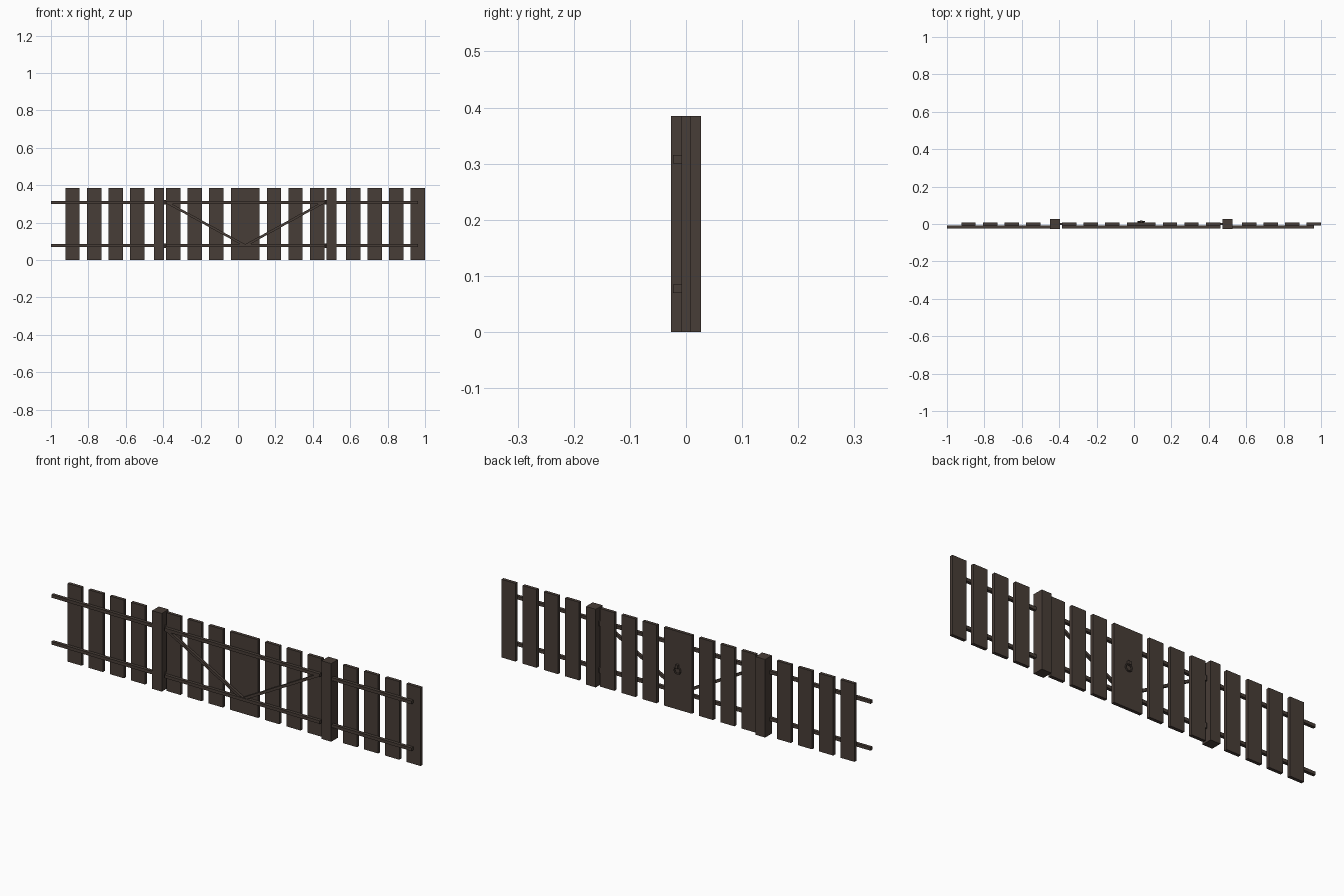
import bpy, math
from mathutils import Vector

if "Cube" in bpy.data.objects:
    bpy.data.objects.remove(bpy.data.objects["Cube"])

U = 1 / 26          # layout module: slat gap = 1U, slat width = 2U
H = 10 * U          # fence height
MID = U             # x of the line where the two gate leaves meet

wood = bpy.data.materials.new("dark_weathered_wood")
wood.diffuse_color = (0.064, 0.047, 0.038, 1)
wood.use_nodes = True
wood.node_tree.nodes["Principled BSDF"].inputs["Base Color"].default_value = wood.diffuse_color


def finish(name):
    ob = bpy.context.object
    ob.name = name
    ob.data.materials.append(wood)
    return ob


def box(name, x0, x1, y0, y1, z0, z1):
    bpy.ops.mesh.primitive_cube_add(
        size=1, location=((x0 + x1) / 2, (y0 + y1) / 2, (z0 + z1) / 2))
    ob = finish(name)
    ob.scale = (x1 - x0, y1 - y0, z1 - z0)
    return ob


def slat(name, x):
    box(name, x - U, x + U, -0.008, 0.008, 0, H)


def rails(name, x0, x1):
    for z in (2 * U, 8 * U):
        box(name, x0, x1, -0.0235, -0.008, z - 0.0077, z + 0.0077)


# fixed fence panels on each side
for k in range(4):
    slat("left_fence_slat", -1 + (3 + 3 * k) * U)
    slat("right_fence_slat", 1 - (1 + 3 * k) * U)
rails("left_fence_rail", -1, -11 * U)
rails("right_fence_rail", 13 * U, 25 * U)

# two mirrored gate leaves with post, brace and hinges
for s, side in ((-1, "left"), (1, "right")):
    for k in range(4):
        slat(side + "_gate_slat", MID + s * (1 + 3 * k) * U)
    rails(side + "_gate_rail", *sorted((MID, MID + s * 11 * U)))

    px = MID + s * 12 * U
    box(side + "_gate_post", px - 0.0265, px + 0.0265, -0.0265, 0.0265, 0, H)

    # diagonal brace from the bottom centre to the top outer corner
    a = Vector((MID, -0.0145, 2 * U))
    b = Vector((MID + s * 10.9 * U, -0.0145, 8 * U))
    d = b - a
    c = (a + b) / 2
    br = box(side + "_gate_brace", c.x - d.length / 2, c.x + d.length / 2,
             -0.021, -0.008, c.z - 0.0065, c.z + 0.0065)
    br.rotation_euler.y = -math.atan2(d.z, d.x)

    # hinge barrels between leaf and post
    for z in (2 * U, 8 * U):
        bpy.ops.mesh.primitive_cylinder_add(
            vertices=8, radius=0.007, depth=0.024,
            location=(MID + s * 11.15 * U, 0, z))
        finish(side + "_gate_hinge")

# ring latch on the back of the gate
box("latch_mount", MID - 0.007, MID + 0.007, 0.008, 0.02, 0.207, 0.224)
bpy.ops.mesh.primitive_torus_add(
    major_radius=0.0165, minor_radius=0.004, major_segments=12,
    minor_segments=6, location=(MID, 0.0125, 0.194),
    rotation=(math.pi / 2, 0, 0))
finish("latch_ring")
